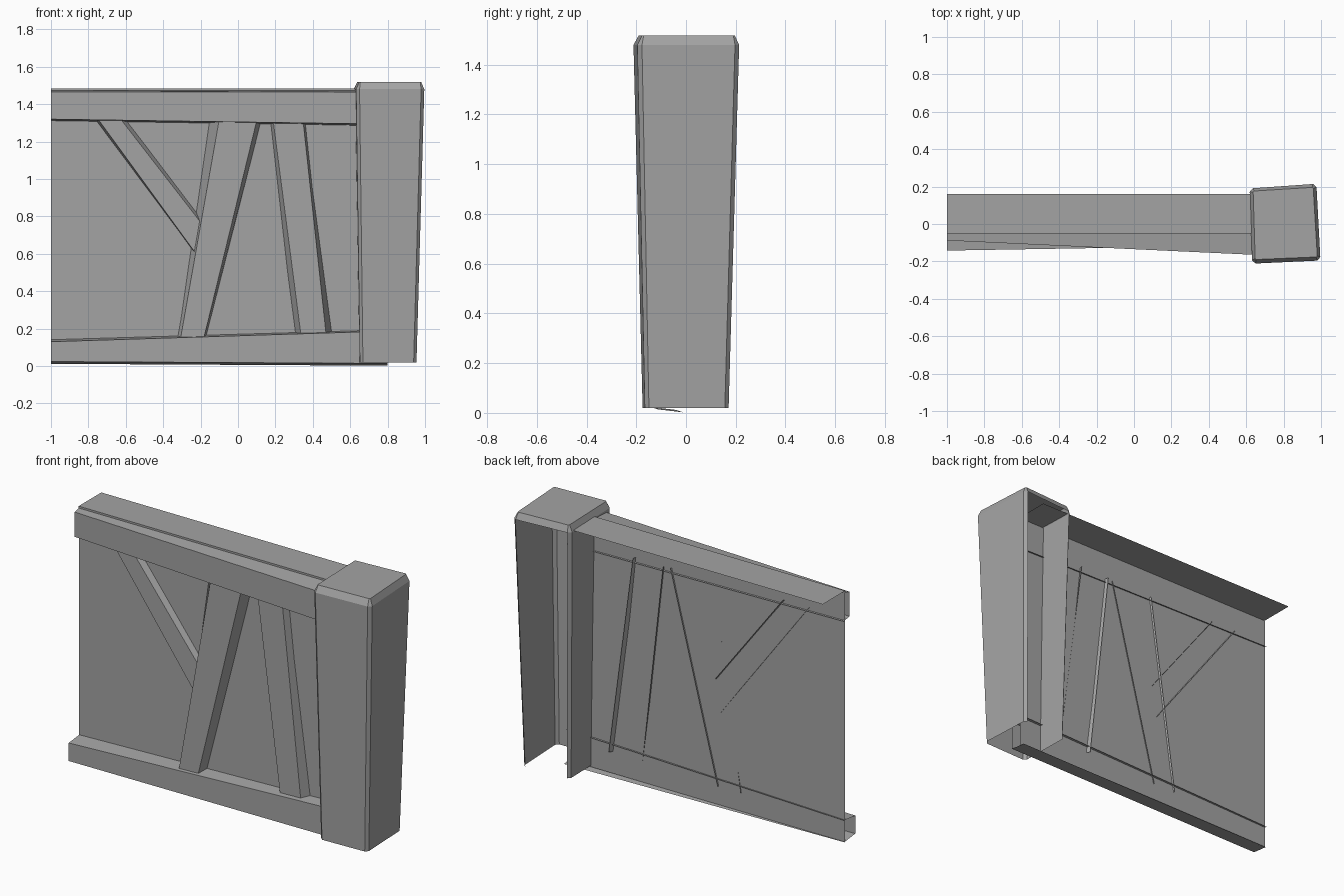
import bpy
from mathutils import Vector

cube = bpy.data.objects.get("Cube")
if cube:
    bpy.data.objects.remove(cube, do_unlink=True)

GREY = (0.37, 0.37, 0.37, 1)
mat = bpy.data.materials.new("plain grey")
mat.use_nodes = True
mat.diffuse_color = GREY
bsdf = next(n for n in mat.node_tree.nodes if n.type == "BSDF_PRINCIPLED")
bsdf.inputs["Base Color"].default_value = GREY
bsdf.inputs["Roughness"].default_value = 0.8

LEFT, RIGHT = -1.0, 0.8      # ends of the rails; the right end sits in the post
PANEL_Y = -0.045


def loft(name, sections, closed=False, cap=False):
    """Skin open or closed sections in order, as a single-sided shell."""
    n = len(sections[0])
    verts = [tuple(p) for s in sections for p in s]
    faces = []
    for k in range(len(sections) - 1):
        a, b = k * n, (k + 1) * n
        for i in range(n if closed else n - 1):
            j = (i + 1) % n
            faces.append((a + i, a + j, b + j, b + i))
    if cap:
        faces.append(tuple(range(len(verts) - n, len(verts))))
    mesh = bpy.data.meshes.new(name)
    mesh.from_pydata(verts, [], faces)
    mesh.materials.append(mat)
    obj = bpy.data.objects.new(name, mesh)
    bpy.context.collection.objects.link(obj)
    return obj


def rail(name, left_profile, right_profile):
    """Run a (y, z) profile along x, changing from one end to the other."""
    loft(name, [[(LEFT, y, z) for y, z in left_profile],
                [(RIGHT, y, z) for y, z in right_profile]])


def brace(name, low, high, front_y, back_y=-0.037):
    """Board with slanted sides; (x, z) points: left back, left front, right front, right back."""
    depth = (back_y, front_y, front_y, back_y)
    loft(name, [[(x, y, z) for (x, z), y in zip(end, depth)] for end in (low, high)])


def chamfered(corners, z, c):
    """Cut the corners of a four-sided outline."""
    pts = []
    for i, corner in enumerate(corners):
        p = Vector((*corner, z))
        for q in (corners[i - 1], corners[(i + 1) % 4]):
            pts.append(p + (Vector((*q, z)) - p).normalized() * c)
    return pts


# Back panel
wall = [(PANEL_Y, 1.48), (PANEL_Y, 0.012)]
rail("panel", wall, wall)

# Top plate with its small front step
plate = [(0.16, 1.485), (-0.05, 1.485), (-0.05, 1.474)]
rail("top_plate", plate, plate)

# Upper and lower rails, open at the back
rail("upper_rail",
     [(-0.05, 1.474), (-0.088, 1.465), (-0.088, 1.32), (-0.035, 1.31)],
     [(-0.05, 1.474), (-0.172, 1.465), (-0.172, 1.293), (-0.035, 1.283)])
rail("lower_rail",
     [(-0.035, 0.142), (-0.142, 0.13), (-0.142, 0.024), (-0.04, 0.012)],
     [(-0.03, 0.195), (-0.112, 0.187), (-0.112, 0.014), (-0.01, 0.002)])

# Braces
brace("main_brace",
      [(-0.33, 0.12), (-0.312, 0.12), (-0.19, 0.12), (-0.18, 0.12)],
      [(-0.157, 1.32), (-0.1, 1.32), (0.102, 1.32), (0.127, 1.32)], -0.11)
brace("side_brace",
      [(-0.2, 0.56), (-0.195, 0.56), (-0.17, 0.73), (-0.165, 0.75)],
      [(-0.775, 1.33), (-0.755, 1.33), (-0.635, 1.33), (-0.605, 1.33)], -0.075)
brace("right_brace",
      [(0.3, 0.14), (0.34, 0.14), (0.474, 0.14), (0.52, 0.14)],
      [(0.167, 1.32), (0.187, 1.32), (0.347, 1.32), (0.362, 1.32)], -0.09, -0.025)

# Post: tapered shell, open at the back and below
foot = [(0.645, 0.16), (0.652, -0.175), (0.955, -0.165), (0.94, 0.172)]
shoulder = [(0.618, 0.19), (0.632, -0.212), (0.997, -0.195), (0.975, 0.215)]
crown = [(0.637, 0.176), (0.648, -0.19), (0.98, -0.176), (0.958, 0.196)]
foot_ring = chamfered(foot, 0.02, 0.016)
shoulder_ring = chamfered(shoulder, 1.48, 0.018)
crown_ring = chamfered(crown, 1.518, 0.006)
loft("post", [foot_ring, shoulder_ring])
loft("post_cap", [shoulder_ring, crown_ring], closed=True, cap=True)
